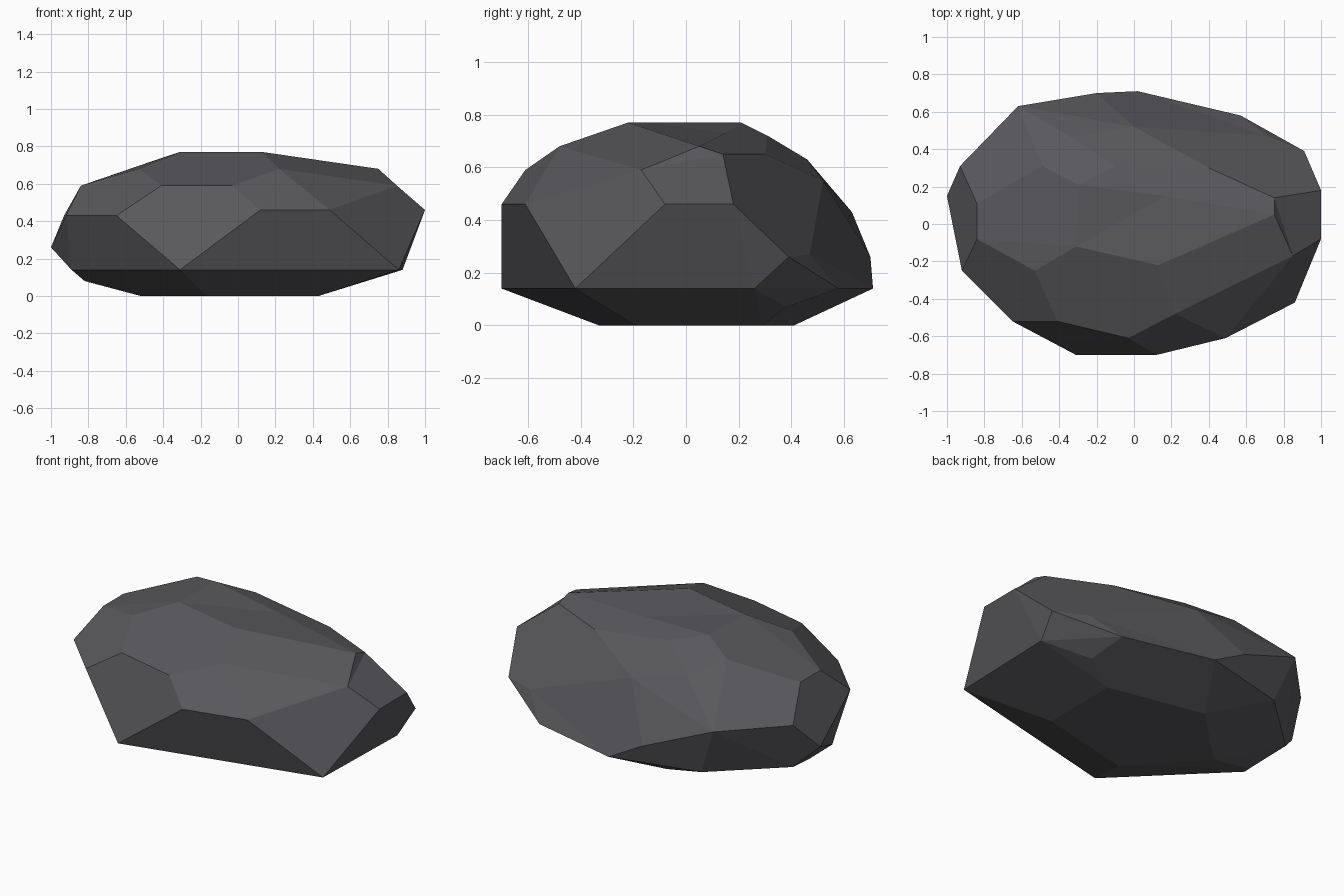
import bpy
import bmesh
from math import radians
from mathutils import Vector

default_cube = bpy.data.objects.get("Cube")
if default_cube:
    bpy.data.objects.remove(default_cube, do_unlink=True)


def make_material(name, colour):
    material = bpy.data.materials.new(name)
    material.use_nodes = True
    material.diffuse_color = colour
    shader = next(n for n in material.node_tree.nodes if n.type == "BSDF_PRINCIPLED")
    shader.inputs["Base Color"].default_value = colour
    return material


# Corners of the boulder, grouped in rings by height: (x, y) pairs
corner_rings = {
    0.0: [(-.17, -.33), (.43, -.19), (.43, .29), (-.16, .41), (-.52, .06)],
    .14: [(-.31, -.7), (.86, -.42), (.88, .26), (.57, .58), (.02, .71),
          (-.51, .58), (-.88, .24), (-.89, -.12)],
    .26: [(.91, .39), (-1, .15), (-.2, .7)],
    .43: [(-.92, -.25), (-.65, -.52), (-.93, .31), (-.62, .63)],
    .46: [(.12, -.7), (.49, -.61), (1, -.08), (1, .18)],
    .59: [(-.41, -.52), (-.03, -.61), (.85, -.17), (-.84, -.08), (-.84, .11)],
    .68: [(-.53, -.25), (.22, -.48), (.75, .05)],
    .77: [(-.31, -.12), (.13, -.22), (-.3, .21)],
}
lower_corners = [(-.82, 0, .08), (.62, .38, .07)]

# Shallow dents, slightly inside the convex outline
dents = [(.17, .15, .73), (.71, .47, .27), (-.1, .31, .72), (-.49, .31, .71),
         (.4, .3, .65), (.75, .14, .65), (0, .52, .55), (-.33, .46, .63)]


def build_boulder(name, material):
    bm = bmesh.new()
    middle = Vector((0, 0, .35))
    for height, ring in corner_rings.items():
        for x, y in ring:
            bm.verts.new((x, y, height))
    for corner in lower_corners:
        bm.verts.new(corner)

    # Lift the dents so that the hull joins them to their neighbours
    dent_verts = []
    for dent in dents:
        place = Vector(dent)
        lifted = place + (place - middle).normalized() * .05
        dent_verts.append((bm.verts.new(lifted), place))
    bmesh.ops.convex_hull(bm, input=bm.verts[:])

    # Sink the dents into place
    for vert, place in dent_verts:
        if vert.is_valid:
            vert.co = place

    # Merge nearly flat triangles into broad facets
    loose = [v for v in bm.verts if not v.link_faces]
    bmesh.ops.delete(bm, geom=loose, context="VERTS")
    bmesh.ops.dissolve_limit(bm, angle_limit=radians(5), verts=bm.verts[:],
                             edges=bm.edges[:])
    bmesh.ops.recalc_face_normals(bm, faces=bm.faces[:])

    mesh = bpy.data.meshes.new(name)
    bm.to_mesh(mesh)
    bm.free()
    mesh.materials.append(material)
    boulder = bpy.data.objects.new(name, mesh)
    bpy.context.collection.objects.link(boulder)
    return boulder


stone_grey = make_material("dark stone grey", (.1, .098, .108, 1))
build_boulder("boulder", stone_grey)
